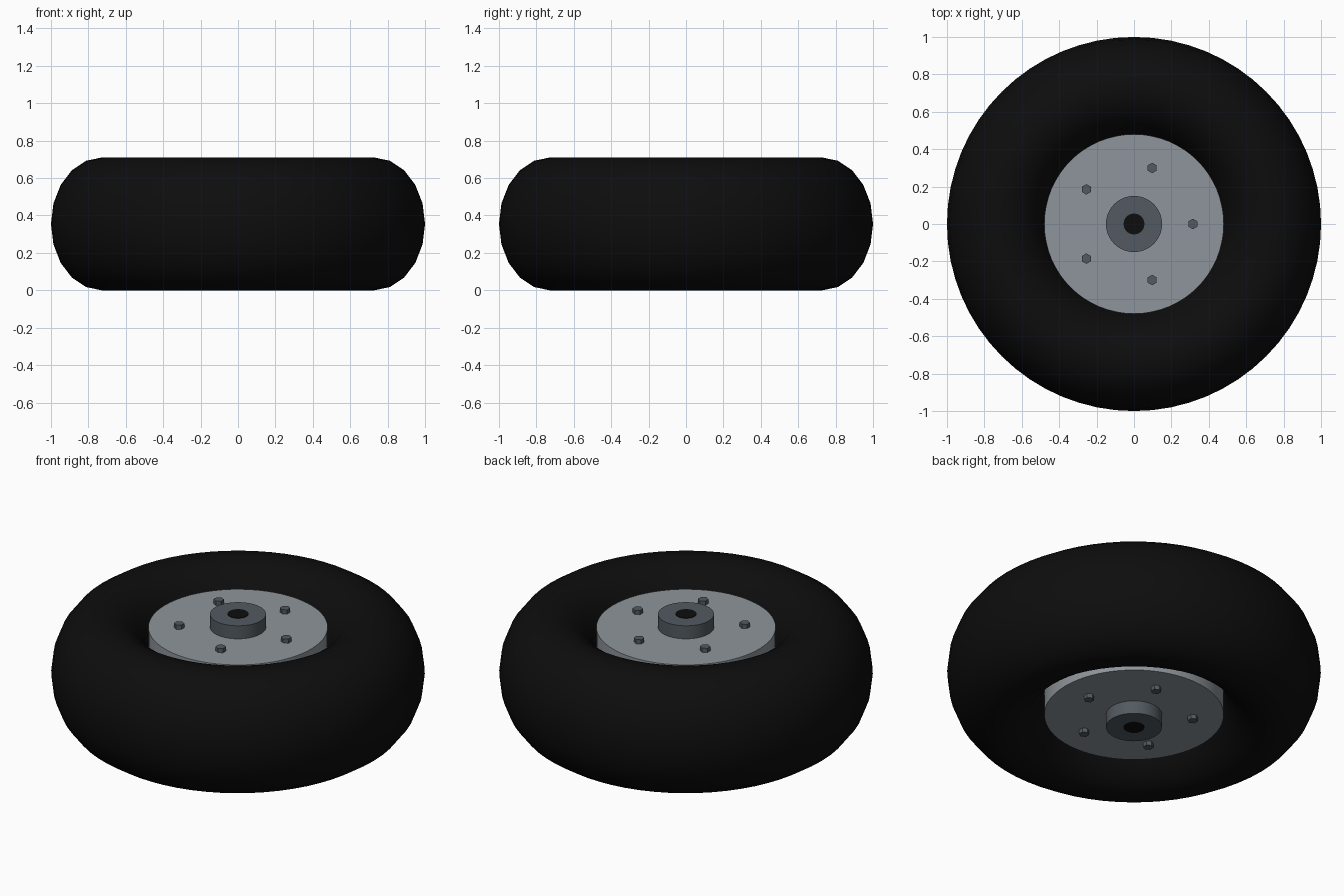
import bpy, bmesh, math
from mathutils import Matrix

if "Cube" in bpy.data.objects:
    bpy.data.objects.remove(bpy.data.objects["Cube"])

MID = 0.355  # height of the wheel's centre plane


def material(name, rgb):
    m = bpy.data.materials.new(name)
    m.diffuse_color = (*rgb, 1)
    m.use_nodes = True
    m.node_tree.nodes["Principled BSDF"].inputs["Base Color"].default_value = m.diffuse_color
    return m


rubber = material("black rubber", (0.004, 0.004, 0.004))
silver = material("silver grey", (0.27, 0.30, 0.325))
steel = material("dark steel", (0.085, 0.102, 0.118))


def finish(bm, name, mat, angle):
    mesh = bpy.data.meshes.new(name)
    bmesh.ops.recalc_face_normals(bm, faces=bm.faces)
    bm.to_mesh(mesh)
    bm.free()
    ob = bpy.data.objects.new(name, mesh)
    bpy.context.collection.objects.link(ob)
    mesh.materials.append(mat)
    bpy.ops.object.select_all(action='DESELECT')
    ob.select_set(True)
    bpy.context.view_layer.objects.active = ob
    if angle:
        bpy.ops.object.shade_smooth_by_angle(angle=math.radians(angle))
    return ob


def disc(name, mat, radius, half, sides, x=0, y=0, angle=35):
    """Cylinder centred on the wheel's mid plane."""
    bm = bmesh.new()
    bmesh.ops.create_cone(bm, cap_ends=True, segments=sides, radius1=radius,
                          radius2=radius, depth=2 * half,
                          matrix=Matrix.Translation((x, y, MID)))
    return finish(bm, name, mat, angle)


# Tyre: an oval section swept round the z axis
MAJOR, MINOR = 64, 20
bm = bmesh.new()
rings = []
for i in range(MAJOR):
    a = math.tau * i / MAJOR
    ring = []
    for j in range(MINOR):
        t = math.tau * j / MINOR
        r = 0.728 + 0.272 * math.cos(t)
        ring.append(bm.verts.new((r * math.cos(a), r * math.sin(a),
                                  MID + 0.355 * math.sin(t))))
    rings.append(ring)
for i in range(MAJOR):
    p, q = rings[i], rings[(i + 1) % MAJOR]
    for j in range(MINOR):
        k = (j + 1) % MINOR
        bm.faces.new((p[j], q[j], q[k], p[k]))
finish(bm, "tyre", rubber, 60)

# Rim, hub and the dark axle bore (each shows on both sides)
disc("rim", silver, 0.48, 0.265, 64)
disc("hub", steel, 0.15, 0.342, 48)
disc("axle_bore", rubber, 0.056, 0.345, 24)

# Five hexagonal bolts through the rim
for i in range(5):
    a = math.tau * i / 5
    disc(f"bolt_{i + 1}", steel, 0.028, 0.29, 6,
         0.315 * math.cos(a), 0.315 * math.sin(a), angle=0)
